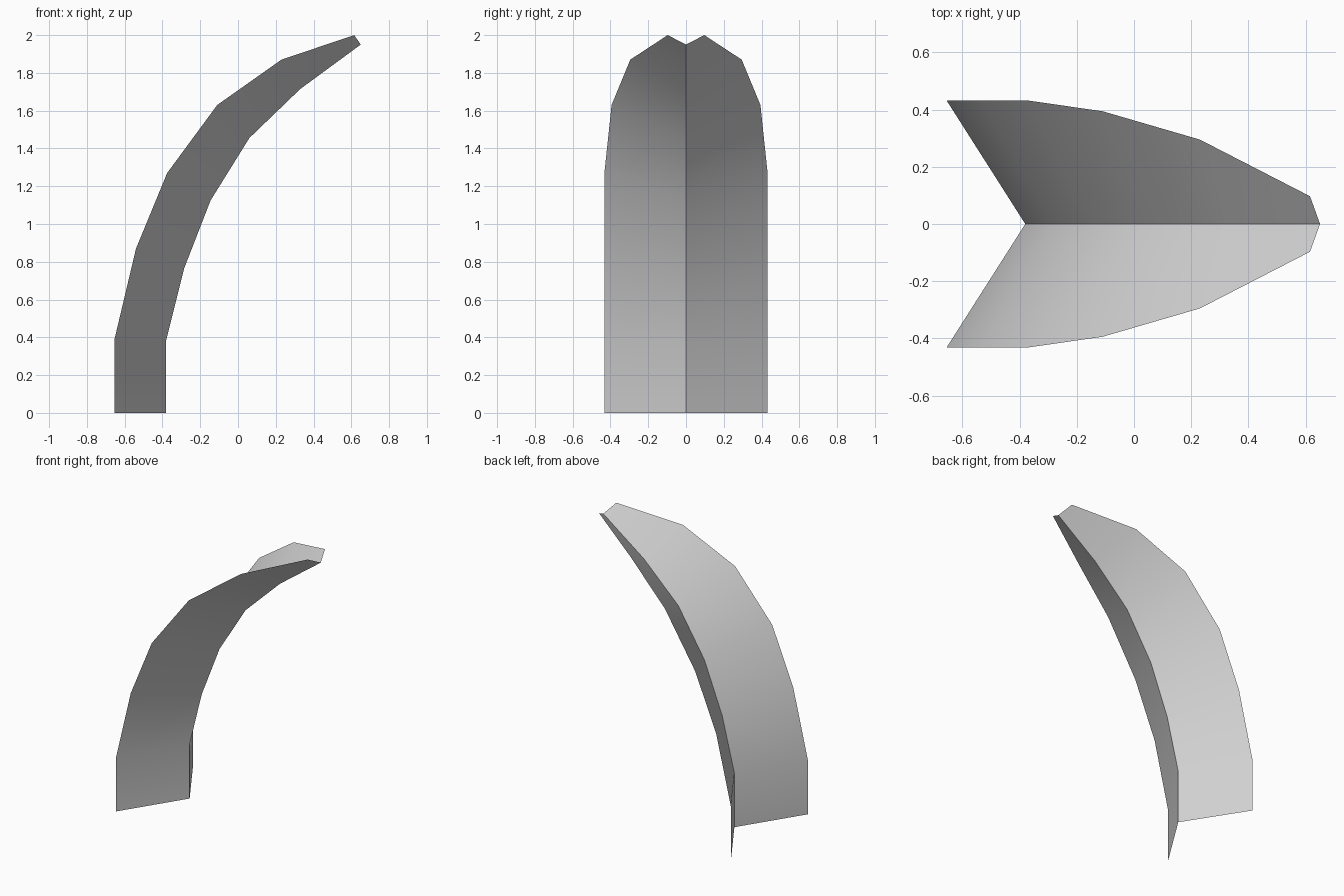
import bpy
import bmesh
import math

cube = bpy.data.objects.get("Cube")
if cube:
    bpy.data.objects.remove(cube, do_unlink=True)

# Colour
grey = bpy.data.materials.new("light_grey")
grey.use_nodes = True
colour = (0.64, 0.64, 0.64, 1)
grey.diffuse_color = colour
grey.node_tree.nodes["Principled BSDF"].inputs["Base Color"].default_value = colour

# Centre crease (x, z) and outer edge (x, half width, z), from base to tip
crease = [(-0.38, 0), (-0.38, 0.385), (-0.285, 0.765), (-0.145, 1.125),
          (0.06, 1.455), (0.33, 1.715), (0.65, 1.95)]
edge = [(-0.655, 0.432, 0), (-0.655, 0.432, 0.385), (-0.54, 0.432, 0.87),
        (-0.375, 0.432, 1.27), (-0.11, 0.394, 1.63), (0.23, 0.295, 1.87),
        (0.615, 0.097, 2.0)]

# Folded blade: a single open sheet, one strip of quads on each side of the crease
bm = bmesh.new()
middle = [bm.verts.new((x, 0, z)) for x, z in crease]
for side in (-1, 1):
    outer = [bm.verts.new((x, side * w, z)) for x, w, z in edge]
    for i in range(len(middle) - 1):
        ring = [middle[i], outer[i], outer[i + 1], middle[i + 1]]
        bm.faces.new(ring if side > 0 else ring[::-1])

mesh = bpy.data.meshes.new("folded_blade")
bm.to_mesh(mesh)
bm.free()
mesh.materials.append(grey)
blade = bpy.data.objects.new("folded_blade", mesh)
bpy.context.collection.objects.link(blade)

# Smooth along the bend, sharp at the crease
bpy.ops.object.select_all(action="DESELECT")
blade.select_set(True)
bpy.context.view_layer.objects.active = blade
bpy.ops.object.shade_smooth_by_angle(angle=math.radians(40))
